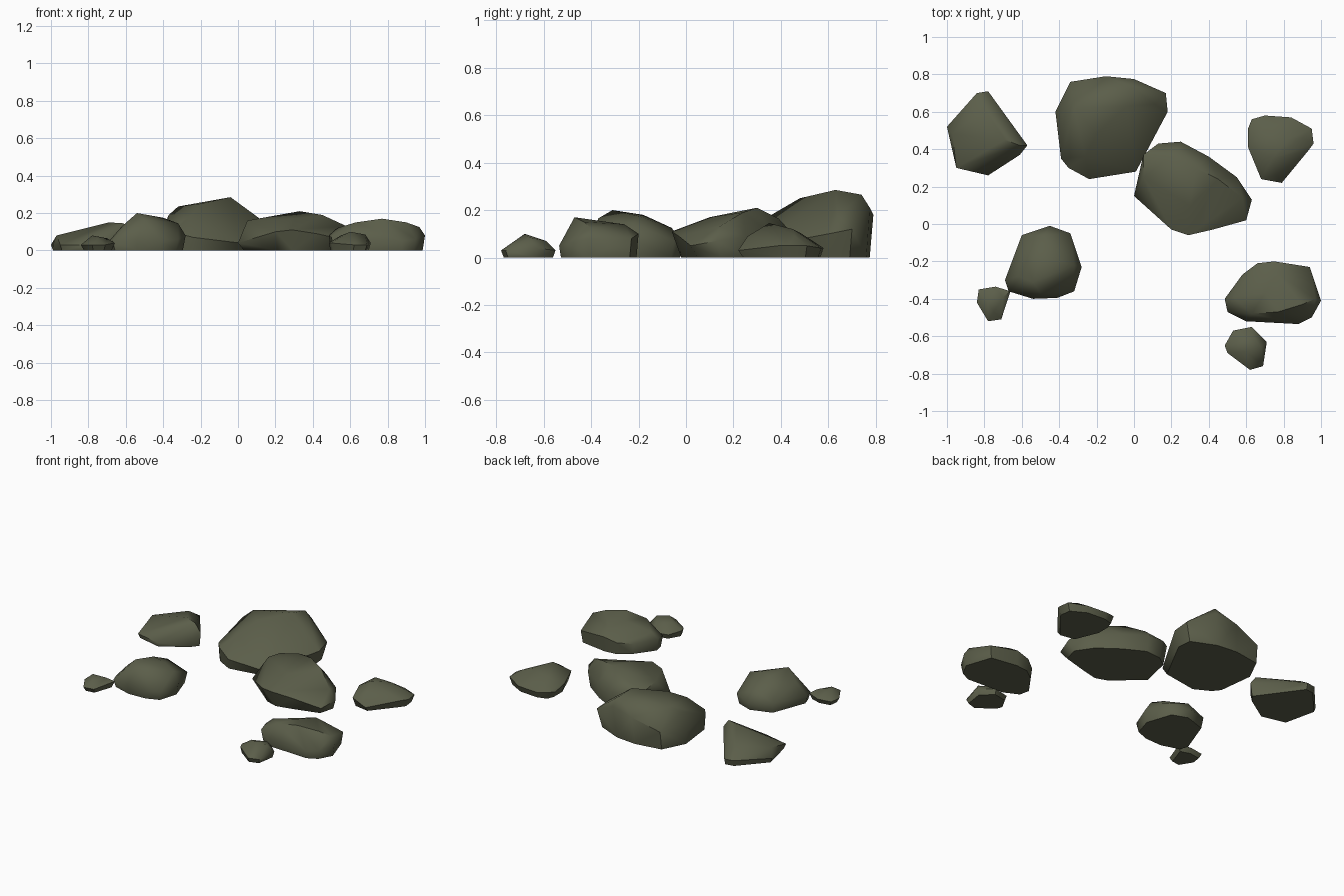
import bpy, bmesh, math

stone = bpy.data.materials.new("mossy_grey_stone")
stone.diffuse_color = (0.105, 0.112, 0.068, 1)


def rock(name, rim, crown, base=0.9, shift=(0, 0)):
    """Boulder: widest rim, high crown points and a flat inset base, wrapped in a hull."""
    cx = sum(p[0] for p in rim) / len(rim)
    cy = sum(p[1] for p in rim) / len(rim)
    foot = [(cx + (x - cx) * base + shift[0], cy + (y - cy) * base + shift[1], 0)
            for x, y, z in rim]
    bm = bmesh.new()
    for p in rim + crown + foot:
        bm.verts.new(p)
    bmesh.ops.convex_hull(bm, input=bm.verts[:])
    loose = [v for v in bm.verts if not v.link_faces]
    bmesh.ops.delete(bm, geom=loose, context='VERTS')
    # merge the coplanar base triangles
    bmesh.ops.dissolve_limit(bm, angle_limit=math.radians(2),
                             verts=bm.verts[:], edges=bm.edges[:])
    bmesh.ops.recalc_face_normals(bm, faces=bm.faces[:])
    mesh = bpy.data.meshes.new(name)
    bm.to_mesh(mesh)
    bm.free()
    mesh.materials.append(stone)
    ob = bpy.data.objects.new(name, mesh)
    bpy.context.collection.objects.link(ob)
    bpy.ops.object.select_all(action='DESELECT')
    ob.select_set(True)
    bpy.context.view_layer.objects.active = ob
    bpy.ops.object.shade_smooth_by_angle(angle=math.radians(50))


# large boulder at the back
rock("back_boulder",
     [(-.42, .6, .08), (-.34, .76, .12), (-.15, .79, .18), (0, .775, .21),
      (.17, .7, .12), (.18, .6, .1), (.09, .45, .07), (.01, .28, .04),
      (-.24, .24, .07), (-.35, .3, .1), (-.39, .35, .1)],
     [(-.04, .63, .285), (-.02, .74, .265), (-.2, .48, .25), (-.32, .62, .235),
      (-.26, .36, .18), (.11, .64, .175), (-.37, .58, .19)],
     0.94, (-.015, 0))

# long boulder in the middle
rock("middle_boulder",
     [(0, .15, .04), (.05, .37, .14), (.13, .43, .12), (.25, .44, .11),
      (.4, .36, .1), (.55, .25, .09), (.63, .13, .07), (.6, .02, .05),
      (.42, -.03, .09), (.29, -.06, .11), (.2, -.03, .1)],
     [(.05, .25, .16), (.33, .3, .21), (.45, .24, .19), (.2, .36, .18),
      (.3, .1, .17), (.58, .14, .13), (.24, .39, .165)],
     0.9, (0, .015))

# left back rock
rock("left_back_rock",
     [(-1, .52, .03), (-.84, .7, .04), (-.78, .71, .04), (-.69, .57, .07),
      (-.57, .42, .09), (-.61, .37, .05), (-.78, .26, .03), (-.95, .3, .03)],
     [(-.69, .45, .15), (-.61, .42, .145), (-.82, .46, .115), (-.97, .48, .08),
      (-.8, .62, .1)], 0.95)

# right back rock
rock("right_back_rock",
     [(.61, .51, .04), (.63, .56, .05), (.7, .58, .04), (.84, .57, .04),
      (.95, .51, .05), (.96, .43, .05), (.93, .39, .05), (.79, .22, .03),
      (.68, .24, .06), (.61, .41, .06)],
     [(.74, .35, .145), (.82, .45, .12), (.68, .48, .105), (.9, .46, .09),
      (.76, .26, .09)], 0.9)

# left front rock
rock("left_front_rock",
     [(-.69, -.3, .05), (-.65, -.2, .06), (-.6, -.06, .07), (-.45, -.01, .05),
      (-.34, -.05, .07), (-.28, -.23, .08), (-.32, -.36, .06),
      (-.41, -.395, .05), (-.54, -.4, .06), (-.67, -.36, .05)],
     [(-.54, -.31, .2), (-.4, -.2, .175), (-.5, -.18, .18), (-.32, -.22, .145),
      (-.48, -.06, .125), (-.62, -.28, .13), (-.5, -.37, .165)], 0.93)

# right front rock
rock("right_front_rock",
     [(.485, -.4, .08), (.5, -.47, .07), (.6, -.52, .06), (.88, -.535, .05),
      (.95, -.5, .06), (1, -.41, .08), (.94, -.23, .08), (.75, -.2, .1),
      (.66, -.21, .08), (.58, -.27, .07)],
     [(.77, -.47, .17), (.63, -.48, .15), (.9, -.43, .15), (.97, -.4, .125),
      (.53, -.39, .12), (.76, -.26, .14), (.7, -.37, .155)], 0.95)

# small stones at the front
rock("left_pebble",
     [(-.84, -.42, .03), (-.83, -.35, .03), (-.74, -.335, .03),
      (-.66, -.36, .04), (-.68, -.41, .03), (-.71, -.51, .03), (-.78, -.52, .03)],
     [(-.78, -.42, .08), (-.7, -.39, .065), (-.75, -.47, .065)], 0.82)
rock("right_pebble",
     [(.485, -.65, .04), (.53, -.57, .03), (.63, -.55, .03), (.71, -.63, .04),
      (.69, -.76, .03), (.62, -.78, .03), (.5, -.69, .04)],
     [(.6, -.68, .1), (.68, -.66, .085), (.55, -.64, .08), (.63, -.59, .07)], 0.9)
